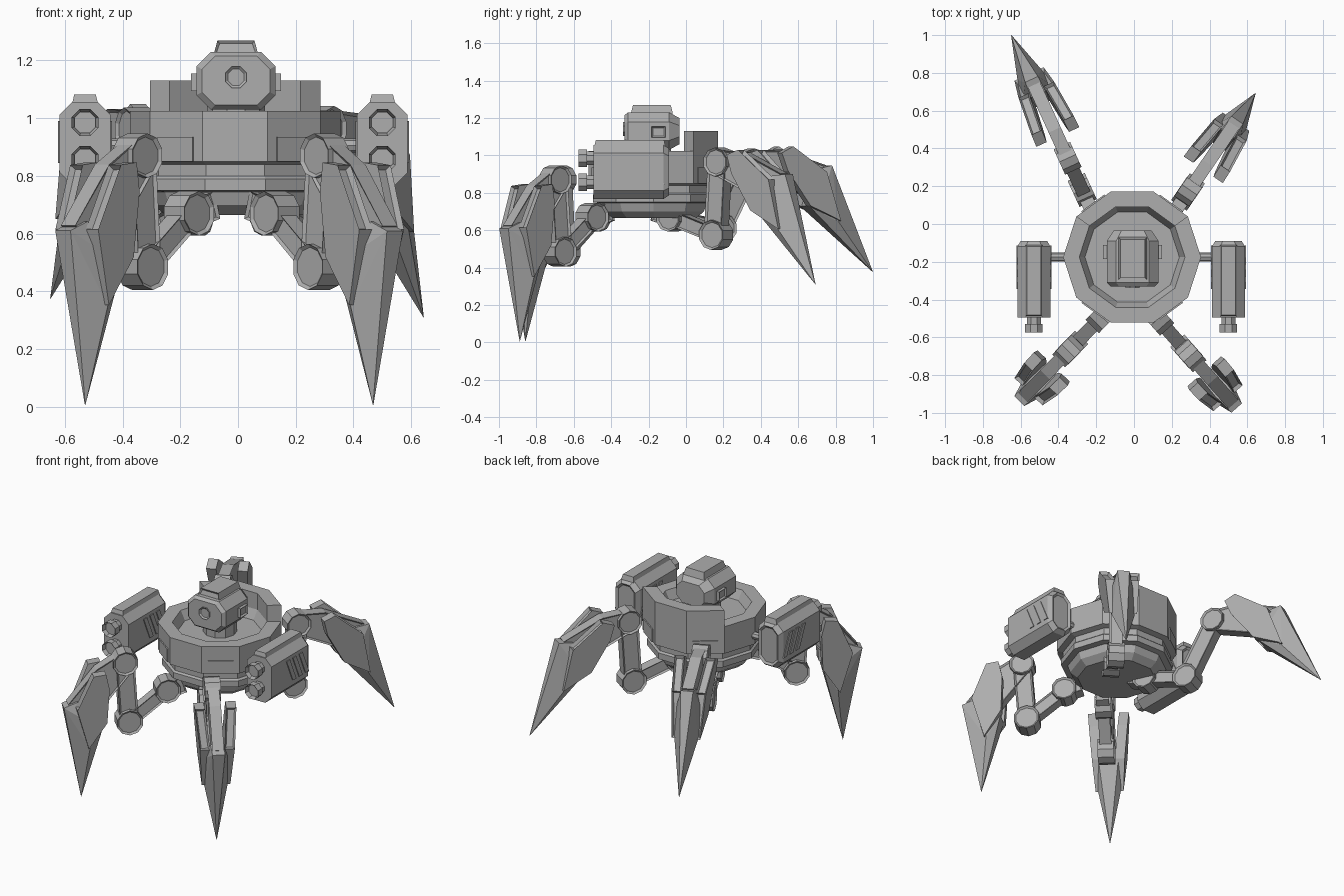
import bpy, bmesh
from math import sin, cos, radians, pi
from mathutils import Vector as V

if "Cube" in bpy.data.objects:
    bpy.data.objects.remove(bpy.data.objects["Cube"], do_unlink=True)

grey = bpy.data.materials.new("plain_grey")
grey.use_nodes = True
grey.diffuse_color = (0.42, 0.42, 0.42, 1)
grey.node_tree.nodes["Principled BSDF"].inputs["Base Color"].default_value = (0.42, 0.42, 0.42, 1)

CX, CY = -0.01, -0.175          # hull centre
SIDES = 10


def finish(name, bm):
    mesh = bpy.data.meshes.new(name)
    bm.to_mesh(mesh)
    bm.free()
    mesh.materials.append(grey)
    ob = bpy.data.objects.new(name, mesh)
    bpy.context.collection.objects.link(ob)
    return ob


def solids(name, groups, inset_rule=None, rim=0.012, depth=-0.01):
    """One object from convex solids; faces chosen by the rule get a recessed panel."""
    bm = bmesh.new()
    for points in groups:
        verts = [bm.verts.new(p) for p in points]
        bmesh.ops.convex_hull(bm, input=verts)
    loose = [v for v in bm.verts if not v.link_faces]
    bmesh.ops.delete(bm, geom=loose, context='VERTS')
    bmesh.ops.recalc_face_normals(bm, faces=bm.faces)
    bmesh.ops.dissolve_limit(bm, angle_limit=radians(1), verts=bm.verts, edges=bm.edges)
    if inset_rule:
        bm.normal_update()
        chosen = [f for f in bm.faces if inset_rule(f)]
        bmesh.ops.inset_individual(bm, faces=chosen, thickness=rim, depth=depth)
    return finish(name, bm)


def box(x0, x1, y0, y1, z0, z1, top=0):
    """Box corners, with the top face drawn in by an amount."""
    return [(x, y, z) for z, t in ((z0, 0), (z1, top))
            for x in (x0 + t, x1 - t) for y in (y0 + t, y1 - t)]


def octagon(cx, cz, hw, hh, cut, y):
    return [(cx + sx * a, y, cz + sz * b) for sx in (-1, 1) for sz in (-1, 1)
            for a, b in ((hw, hh - cut), (hw - cut, hh))]


def tube(cx, cz, r, y0, y1, n=8):
    return [(cx + r * cos((i + .5) * 2 * pi / n), y, cz + r * sin((i + .5) * 2 * pi / n))
            for y in (y0, y1) for i in range(n)]


def rim_point(r, step, z):
    a = 2 * pi * step / SIDES
    return V((CX + r * cos(a), CY + r * sin(a), z))


# Ten-sided hull turned from a profile
profile = [(.24, .665), (.285, .70), (.30, .745), (.34, .75), (.34, .79), (.328, .80),
           (.328, .84), (.365, .85), (.365, 1.025), (.28, 1.025), (.25, .965)]
bm = bmesh.new()
rings = [[bm.verts.new(rim_point(r, i, z)) for i in range(SIDES)] for r, z in profile]
for low, high in zip(rings, rings[1:]):
    for i in range(SIDES):
        j = (i + 1) % SIDES
        bm.faces.new((low[i], low[j], high[j], high[i]))
bm.faces.new(rings[0][::-1])
bm.faces.new(rings[-1])
finish("hull", bm)

# Raised wall round the back of the rim
solids("back_wall", [[rim_point(r, s, z) for r in (.28, .365) for s in (i, i + 1)
                      for z in (1.02, 1.13)] for i in (1, 2, 3)])

# Access plates on the diagonal faces
plates = []
for step in (1.5, 3.5, 6.5, 8.5):
    a = 2 * pi * step / SIDES
    out, side = V((cos(a), sin(a), 0)), V((-sin(a), cos(a), 0))
    plates.append([V((CX, CY, z)) + out * r + side * w
                   for r in (.335, .354) for w in (-.075, .075) for z in (.85, .935)])
solids("access_plates", plates)

# Head with neck, lens, ear plates and cap
HX = -0.007
solids("neck", [tube(HX, 0, .1, 0, 0, 10) and
                [(HX + .1 * cos(i * pi / 5), CY + .1 * sin(i * pi / 5), z)
                 for i in range(10) for z in (.96, 1.05)]])
solids("head", [octagon(HX, 1.13, .118, .085, .045, -.33) + octagon(HX, 1.13, .137, .1, .05, -.31)
                + octagon(HX, 1.13, .137, .1, .05, -.09) + octagon(HX, 1.13, .10, .07, .04, -.035)])
solids("lens", [tube(HX, 1.142, .04, -.338, -.32)], lambda f: f.normal.y < -.9)
solids("ear_plates", [box(HX + s * .145 - .011, HX + s * .145 + .011, -.185, -.11, 1.095, 1.155)
                      for s in (-1, 1)], lambda f: abs(f.normal.x) > .9)
solids("head_cap", [box(HX - .076, HX + .076, -.295, -.07, 1.225, 1.27, .012)],
       lambda f: f.normal.y < -.9)

# Launchers either side, each with ridge, two barrels, slots and strut
for side, name in ((1, "left"), (-1, "right")):
    x = .5 if side > 0 else -.53
    solids(name + "_launcher",
           [octagon(x, .912, .088, .145, .045, -.495) + octagon(x, .912, .088, .145, .045, -.12)
            + octagon(x, .912, .07, .125, .04, -.09)],
           lambda f: f.normal.y > .9, .015)
    solids(name + "_ridge", [box(x - .045, x + .045, -.49, -.11, 1.05, 1.083, .008)])
    barrels = []
    for z in (.985, .857):
        barrels += [tube(x, z, .04, -.55, -.48), tube(x, z, .05, -.575, -.53)]
    solids(name + "_barrels", barrels, lambda f: f.normal.y < -.9 and f.calc_center_median().y < -.57,
           .012, -.04)
    slots = []
    for face in (-1, 1):
        for i in range(3):
            y = -.345 + .065 * i
            slots.append([(x + face * d, yy, z) for d in (.08, .093)
                          for yy, z in ((y, .99), (y + .035, .99), (y + .065, .845), (y + .1, .845))])
    solids(name + "_slots", slots)
    ends = sorted((CX + side * .33, x - side * .07))
    solids(name + "_strut", [[(e, CY + .024 * cos(i * pi / 4), .905 + .024 * sin(i * pi / 4))
                              for e in ends for i in range(8)]])


def build_leg(name, hip_xy, azimuth, low, high, tip):
    """Planar leg; joints are (reach, height) pairs measured from the hip."""
    d = V((cos(radians(azimuth)), sin(radians(azimuth)), 0))
    n = V((-d.y, d.x, 0))
    base = V((hip_xy[0], hip_xy[1], 0))
    hip = (0, .67)

    def put(s, w, z):
        return base + d * s + n * w + V((0, 0, z))

    def disc(c, r, hw):
        return [put(c[0] + r * cos((i + .5) * pi / 5), w, c[1] + r * sin((i + .5) * pi / 5))
                for i in range(10) for w in (-hw, hw)]

    def link(p, q, hh, hw):
        p, q = V(p), V(q)
        u = (q - p).normalized()
        across = V((-u.y, u.x)) * hh
        return [put(c.x, w, c.y) for e in (p, q) for c in (e + across, e - across) for w in (-hw, hw)]

    sideways = lambda f: abs(f.normal.dot(n)) > .95
    solids(name + "_hip", [disc(hip, .077, .05), link((-.1, .70), hip, .05, .04)], sideways)
    solids(name + "_lower_link", [link(hip, low, .04, .036)], sideways)
    solids(name + "_joints", [disc(low, .08, .05), disc(high, .077, .048)], sideways)
    solids(name + "_upper_link", [link(low, high, .055, .036)], sideways, .015)

    # Claw frame: a runs from the upper joint to the tip, b points outward
    start, run = V(high), V(tip) - V(high)
    scale = run.length / .9
    u = run.normalized()
    o = V((-u.y, u.x))
    outward = d * o.x + V((0, 0, o.y))

    def claw(a, b, w):
        c = start + u * a * scale + o * b
        return put(c.x, w, c.y)

    arm = [(-.03, .06), (.08, .16), (.33, .26), (.38, .08), (.2, .05), (.03, -.06)]
    solids(name + "_claw_arm", [[claw(a, b, w) for a, b in arm for w in (-.035, .035)]], sideways)
    blade = [(.354, .28, .037), (.30, .21, .04), (.40, .10, .085), (.38, .02, .06),
             (.56, .06, .07), (.9, 0, .001)]
    solids(name + "_claw_blade", [[claw(a, b, s * w) for a, b, w in blade for s in (-1, 1)]])
    prong = [(.06, .12), (.09, .19), (.33, .215), (.56, .07), (.37, .015), (.15, .07)]
    solids(name + "_claw_prongs",
           [[claw(a, b, s * (.1 - .08 * a + t)) for a, b in prong for t in (-.03, .03)]
            for s in (-1, 1)],
           lambda f: f.normal.dot(outward) > .85 and f.calc_area() > .008, .014, -.02)


build_leg("front_left_leg", (.127, -.503), -48.5, (.23, .485), (.26, .87), (.515, .006))
build_leg("front_right_leg", (-.17, -.49), 225.7, (.23, .485), (.255, .87), (.515, .006))
build_leg("back_left_leg", (.123, -.07), 55.7, (.28, .575), (.304, .965), (.923, .31))
build_leg("back_right_leg", (-.16, -.07), 114.6, (.275, .61), (.46, .96), (1.177, .375))
